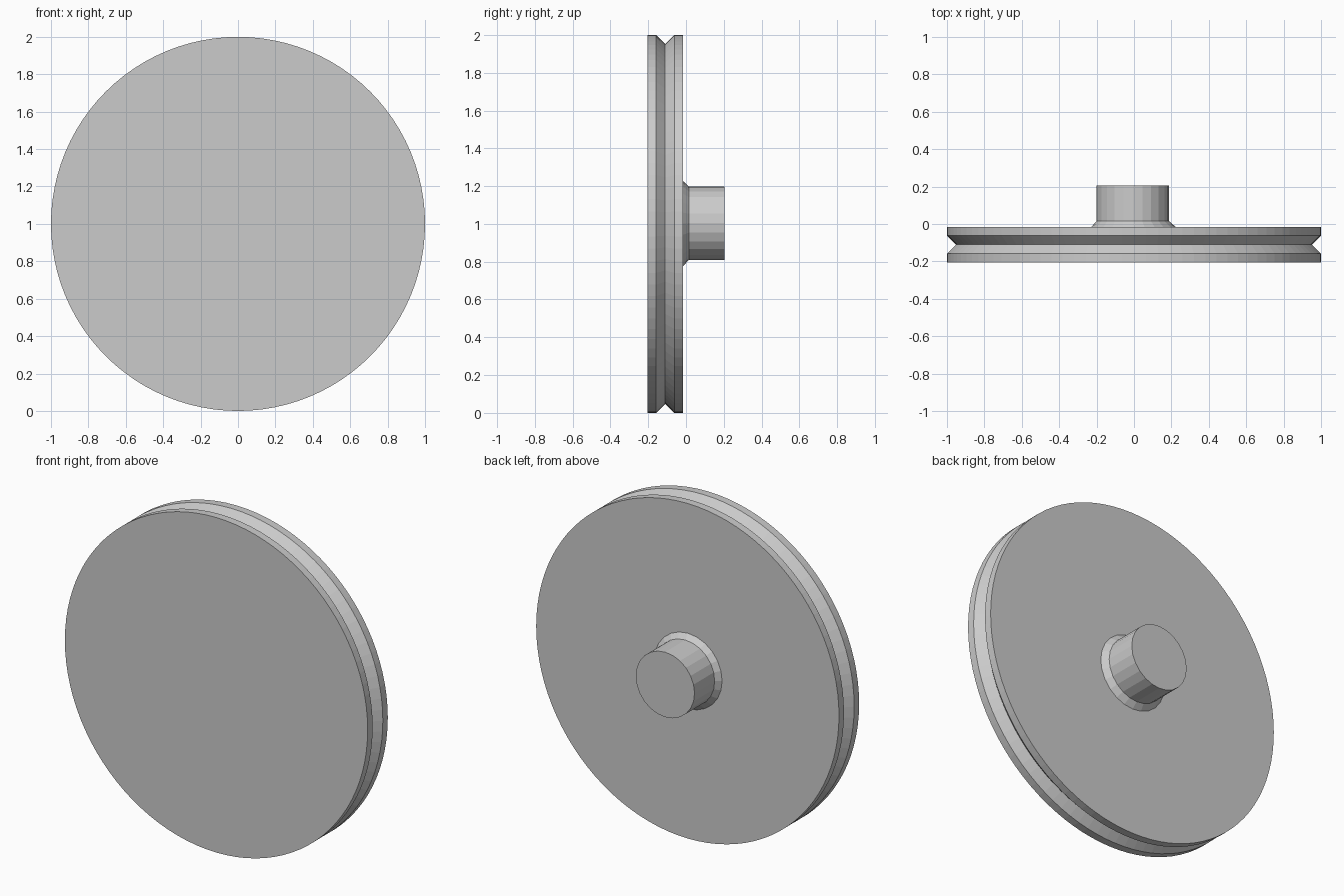
import bpy, bmesh
from math import cos, sin, tau

cube = bpy.data.objects.get("Cube")
if cube:
    bpy.data.objects.remove(cube, do_unlink=True)

grey = bpy.data.materials.new("plain grey")
grey.use_nodes = True
colour = (0.6, 0.6, 0.6, 1)
grey.diffuse_color = colour
grey.node_tree.nodes["Principled BSDF"].inputs["Base Color"].default_value = colour


def turned_part(name, rings, sides):
    """Solid lofted along y; each ring is (y, radius, centre x, centre z)."""
    bm = bmesh.new()
    loops = [[bm.verts.new((cx + r * cos(tau * i / sides), y, cz + r * sin(tau * i / sides)))
              for i in range(sides)] for y, r, cx, cz in rings]
    for a, b in zip(loops, loops[1:]):
        for i in range(sides):
            j = (i + 1) % sides
            bm.faces.new((a[i], a[j], b[j], b[i]))
    bm.faces.new(loops[0])
    bm.faces.new(loops[-1])
    bmesh.ops.recalc_face_normals(bm, faces=bm.faces)
    mesh = bpy.data.meshes.new(name)
    bm.to_mesh(mesh)
    bm.free()
    mesh.materials.append(grey)
    obj = bpy.data.objects.new(name, mesh)
    bpy.context.collection.objects.link(obj)
    return obj


# Wheel disc with a V groove around the rim
rim = [(-0.205, 1), (-0.158, 1), (-0.11, 0.952), (-0.062, 1), (-0.015, 1)]
turned_part("pulley_disc", [(y, r, 0, 1) for y, r in rim], 96)

# Hub with a flared collar, slightly off the disc's axis
turned_part("hub", [(-0.03, 0.225, -0.003, 1.001), (-0.015, 0.225, -0.003, 1.001),
                    (0.015, 0.194, -0.006, 1.004), (0.205, 0.194, -0.006, 1.004)], 24)
